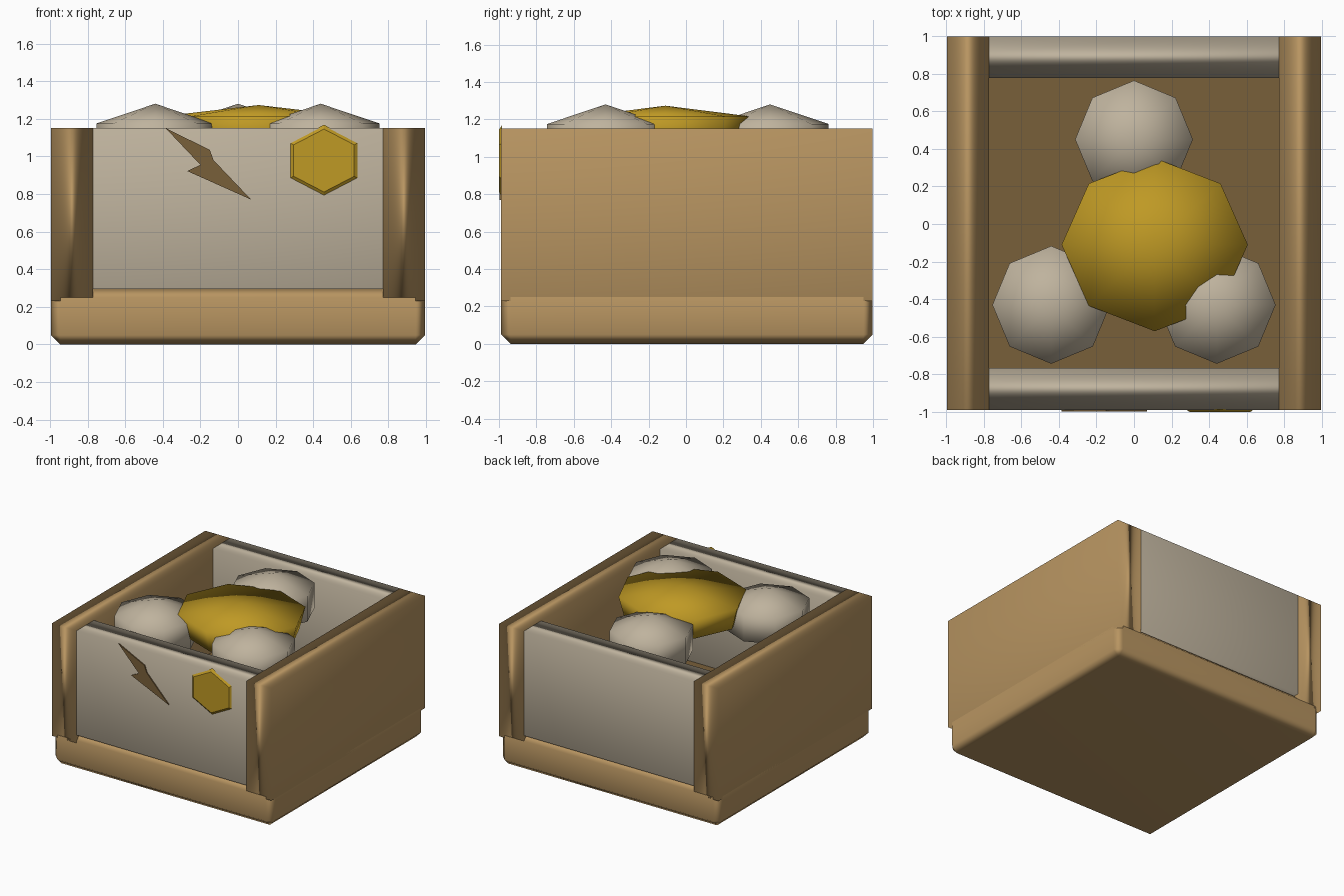
import bpy, bmesh, math

if "Cube" in bpy.data.objects:
    bpy.data.objects.remove(bpy.data.objects["Cube"])


def material(name, rgb):
    m = bpy.data.materials.new(name)
    m.diffuse_color = (*rgb, 1)
    m.use_nodes = True
    m.node_tree.nodes["Principled BSDF"].inputs["Base Color"].default_value = m.diffuse_color
    return m


TAN = material("tan wood", (0.48, 0.30, 0.12))
GREY = material("warm grey", (0.52, 0.45, 0.34))
GOLD = material("gold", (0.52, 0.32, 0.018))
BROWN = material("dark brown", (0.19, 0.115, 0.042))


def finish(name, bm, mat, smooth=True):
    bmesh.ops.recalc_face_normals(bm, faces=bm.faces)
    me = bpy.data.meshes.new(name)
    bm.to_mesh(me)
    bm.free()
    me.materials.append(mat)
    ob = bpy.data.objects.new(name, me)
    bpy.context.collection.objects.link(ob)
    for p in me.polygons:
        p.use_smooth = smooth
    return ob


def box(name, lo, hi, mat, bevel=0, smooth=True):
    bm = bmesh.new()
    bmesh.ops.create_cube(bm, size=1)
    for v in bm.verts:
        for i in range(3):
            v.co[i] = lo[i] if v.co[i] < 0 else hi[i]
    if bevel:
        bmesh.ops.bevel(bm, geom=bm.edges[:], offset=bevel, segments=1, affect='EDGES')
    ob = finish(name, bm, mat, smooth)
    if smooth:
        ob.modifiers.new("soft shading", 'WEIGHTED_NORMAL').weight = 50
    return ob


def lump(name, centre, top, rings, bottom, mat):
    """Eight-sided squashed ball: pole, rings of (rx, ry, z), pole."""
    bm = bmesh.new()
    cx, cy = centre
    loops = []
    for rx, ry, z in rings:
        loops.append([bm.verts.new((cx + rx * math.cos(i * math.tau / 8),
                                    cy + ry * math.sin(i * math.tau / 8), z))
                      for i in range(8)])
    a, b = bm.verts.new((cx, cy, top)), bm.verts.new((cx, cy, bottom))
    for i in range(8):
        j = (i + 1) % 8
        bm.faces.new((loops[0][i], loops[0][j], a))
        bm.faces.new((loops[-1][j], loops[-1][i], b))
        for lo, hi in zip(loops[1:], loops):
            bm.faces.new((lo[i], lo[j], hi[j], hi[i]))
    return finish(name, bm, mat)


def plate(name, outline, y_back, y_front, mat, shrink=1.0, smooth=False):
    """Thin plate on the front wall, optionally tapering forwards."""
    bm = bmesh.new()
    n = len(outline)
    cx = sum(p[0] for p in outline) / n
    cz = sum(p[1] for p in outline) / n
    back = [bm.verts.new((x, y_back, z)) for x, z in outline]
    front = [bm.verts.new((cx + (x - cx) * shrink, y_front, cz + (z - cz) * shrink))
             for x, z in outline]
    bm.faces.new(back)
    bm.faces.new(front)
    for i in range(n):
        j = (i + 1) % n
        bm.faces.new((back[i], back[j], front[j], front[i]))
    return finish(name, bm, mat, smooth)


X, Y0, Y1, TOP = 0.995, -0.988, 0.998, 1.15

# Crate: bevelled base, dark floor, tan sides, grey front and back
box("base", (-X, Y0, 0), (X, Y1, 0.30), TAN, bevel=0.05)
box("floor", (-0.77, -0.77, 0.295), (0.77, 0.78, 0.305), BROWN, smooth=False)
for side, s in (("left", -1), ("right", 1)):
    a, b = sorted((s * 0.77, s * X))
    box(side + "_wall", (a, Y0, 0.23), (b, Y1, TOP), TAN)
box("front_wall", (-0.77, Y0, 0.295), (0.77, -0.765, TOP), GREY)
box("back_wall", (-0.77, 0.775, 0.295), (0.77, Y1, TOP), GREY)

# Contents: three grey lumps and one large gold lump
for name, c in (("left", (-0.44, -0.43)), ("right", (0.44, -0.43)), ("back", (0, 0.45))):
    lump(name + "_lump", c, 1.28, [(0.313, 0.313, 1.175), (0.313, 0.313, 0.965)], 0.86, GREY)
lump("gold_lump", (0.11, -0.11), 1.273,
     [(0.495, 0.46, 1.215), (0.45, 0.415, 1.04)], 0.98, GOLD)

# Front emblem: jagged bolt and hexagonal badge
plate("bolt", [(-0.385, 1.15), (-0.15, 1.035), (-0.13, 0.98), (0.07, 0.77),
               (-0.27, 0.922), (-0.2, 0.955)], Y0 + 0.004, -0.997, BROWN)
badge = [(0.457 + 0.211 * math.sin(i * math.tau / 6),
          0.978 + 0.19 * math.cos(i * math.tau / 6)) for i in range(6)]
plate("badge", badge, Y0 + 0.004, -1.0, GOLD, shrink=0.88)
